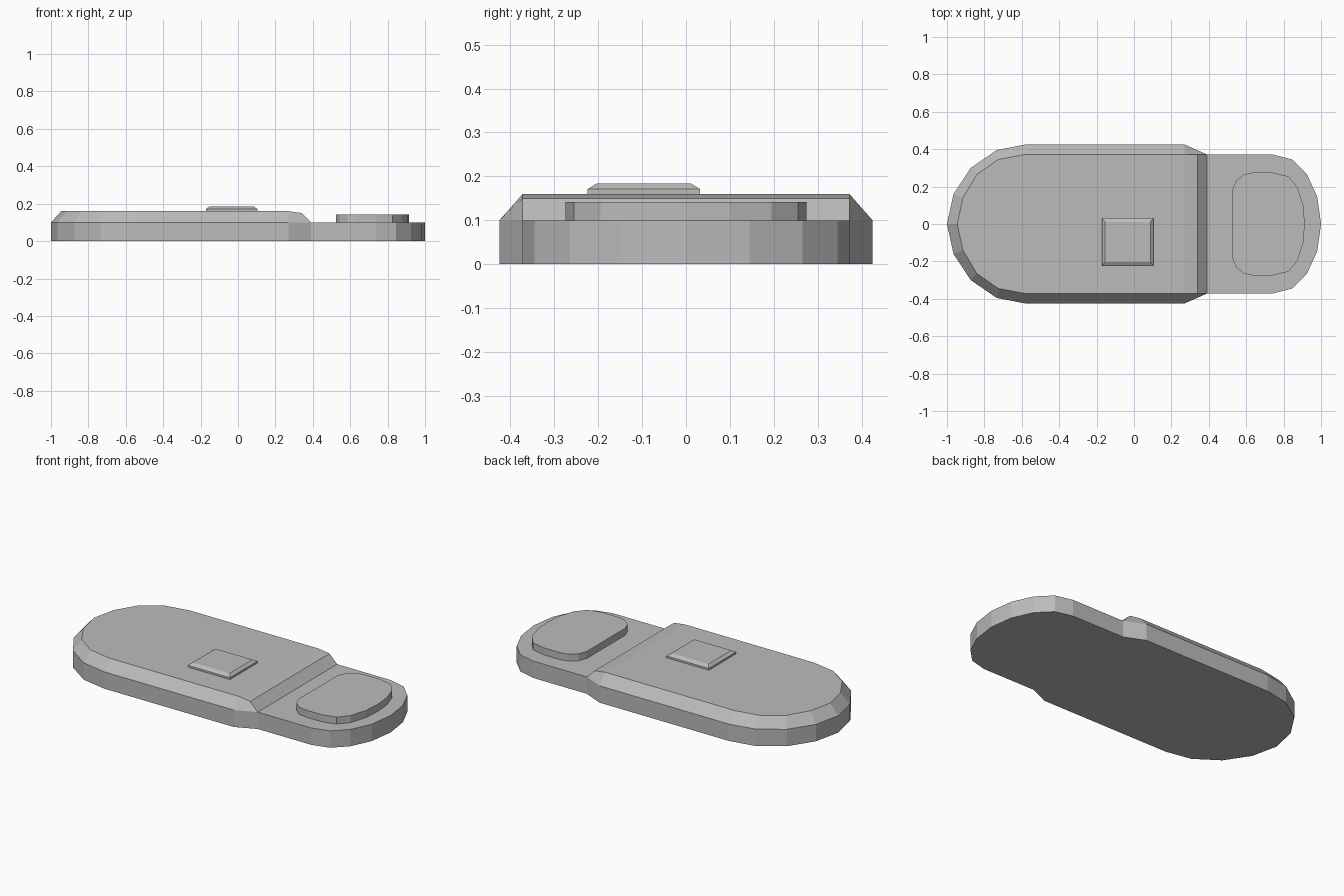
import bpy
import bmesh

cube = bpy.data.objects.get("Cube")
if cube:
    bpy.data.objects.remove(cube, do_unlink=True)

grey = bpy.data.materials.new("plain grey")
grey.use_nodes = True
colour = (0.5, 0.5, 0.5, 1)
grey.diffuse_color = colour
grey.node_tree.nodes["Principled BSDF"].inputs["Base Color"].default_value = colour


def at(points, z):
    """Place a flat half outline at one height."""
    return [(x, y, z) for x, y in points]


def loft(name, levels, bottom=False, crease=None):
    """Mirror each half outline across y = 0, join the rings, cap the top.
    crease: index of the half-outline point where the top folds."""
    bm = bmesh.new()
    rings = []
    for half in levels:
        loop = [(x, -y, z) for x, y, z in half]
        loop += [p for p in reversed(half) if p[1] > 0]
        rings.append([bm.verts.new(p) for p in loop])
    count = len(rings[0])
    for low, high in zip(rings, rings[1:]):
        for i in range(count):
            j = (i + 1) % count
            bm.faces.new((low[i], low[j], high[j], high[i]))
    cap = bm.faces.new(rings[-1])
    if crease is not None:
        # The first point lies on the mirror line, so opposite points pair up
        bmesh.utils.face_split(cap, rings[-1][crease], rings[-1][count - crease])
    if bottom:
        bm.faces.new(list(reversed(rings[0])))
    mesh = bpy.data.meshes.new(name)
    bm.to_mesh(mesh)
    bm.free()
    mesh.materials.append(grey)
    obj = bpy.data.objects.new(name, mesh)
    bpy.context.collection.objects.link(obj)
    return obj


# Base slab: wide rounded end, narrower rounded tip
wide_end = [(-1, 0), (-0.965, 0.16), (-0.873, 0.3), (-0.735, 0.395),
            (-0.58, 0.425), (0.27, 0.425), (0.39, 0.372)]
tip = [(0.74, 0.372), (0.845, 0.345), (0.925, 0.265), (0.98, 0.145), (1, 0)]
loft("base", [at(wide_end + tip, 0), at(wide_end + tip, 0.1)], bottom=True)

# Raised cover with sloping sides, folding down towards the tip
cover_top = at([(-0.945, 0), (-0.915, 0.14), (-0.84, 0.265), (-0.725, 0.345),
                (-0.58, 0.372), (0.27, 0.372)], 0.16) + [(0.34, 0.372, 0.15)]
loft("cover", [at(wide_end, 0.1), cover_top], crease=5)

# Rounded pad on the tip
pad = [(0.525, 0.18), (0.545, 0.23), (0.585, 0.265), (0.635, 0.275),
       (0.74, 0.275), (0.825, 0.255), (0.875, 0.195), (0.905, 0.1), (0.913, 0)]
loft("tip_pad", [at(pad, 0.1), at(pad, 0.142)])

# Square button with a bevelled rim, set off centre on the cover
wide = [(-0.172, 0.128), (0.104, 0.128)]
narrow = [(-0.155, 0.107), (0.087, 0.107)]
button = loft("button", [at(wide, 0), at(wide, 0.011), at(narrow, 0.024)])
button.location = (0, -0.096, 0.16)
